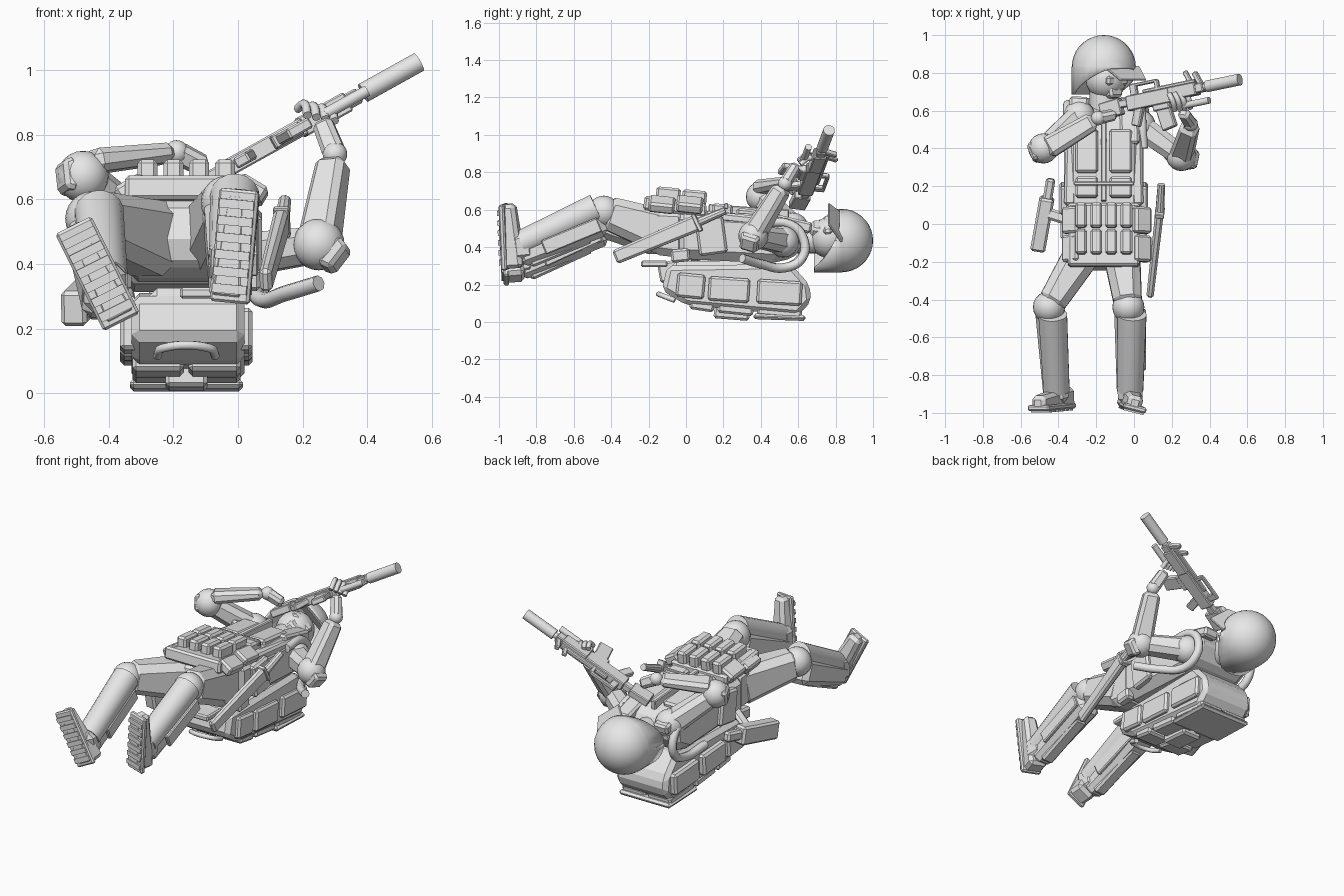
import bpy, bmesh, math
from mathutils import Vector as V, Matrix

if "Cube" in bpy.data.objects:
    bpy.data.objects.remove(bpy.data.objects["Cube"])

GREY = (0.8, 0.8, 0.8, 1)
mat = bpy.data.materials.new("plain_grey")
mat.use_nodes = True
mat.diffuse_color = GREY
mat.node_tree.nodes["Principled BSDF"].inputs["Base Color"].default_value = GREY


def finish(name, bm, smooth=False):
    bmesh.ops.recalc_face_normals(bm, faces=bm.faces)
    me = bpy.data.meshes.new(name)
    bm.to_mesh(me)
    bm.free()
    me.materials.append(mat)
    ob = bpy.data.objects.new(name, me)
    bpy.context.collection.objects.link(ob)
    if smooth:
        bpy.ops.object.select_all(action="DESELECT")
        ob.select_set(True)
        bpy.context.view_layer.objects.active = ob
        bpy.ops.object.shade_smooth_by_angle()
    return ob


def frame(a, b, up):
    """Matrix at the middle of a-b: z runs along a-b, y leans toward up."""
    z = (b - a).normalized()
    x = V(up).cross(z).normalized()
    m = Matrix((x, z.cross(x), z)).transposed().to_4x4()
    m.translation = (a + b) / 2
    return m


def block(name, a, b, w, h, up=(0, 0, 1), taper=1.0, bevel=0.012):
    """Bevelled box from a to b, narrowing toward b."""
    a, b = V(a), V(b)
    bm = bmesh.new()
    bmesh.ops.create_cube(bm, size=1)
    for v in bm.verts:
        k = taper if v.co.z > 0 else 1
        v.co = V((v.co.x * w * k, v.co.y * h * k, v.co.z * (b - a).length))
    if bevel:
        bmesh.ops.bevel(bm, geom=bm.edges[:], offset=bevel, segments=1, affect="EDGES")
    bm.transform(frame(a, b, up))
    return finish(name, bm)


def tube(name, a, b, r, r2=None, sides=16):
    a, b = V(a), V(b)
    bm = bmesh.new()
    bmesh.ops.create_cone(bm, cap_ends=True, segments=sides, radius1=r,
                          radius2=r if r2 is None else r2, depth=(b - a).length)
    bm.transform(frame(a, b, (0.1, 0.3, 1)))
    return finish(name, bm, True)


def ball(name, c, r):
    bm = bmesh.new()
    bmesh.ops.create_uvsphere(bm, u_segments=20, v_segments=12, radius=r)
    bm.transform(Matrix.Translation(c))
    return finish(name, bm, True)


def slab(name, x0, x1, profile, bevel=0.03):
    """Side profile of (y, z) points extruded across x."""
    bm = bmesh.new()
    f = bm.faces.new([bm.verts.new((x0, y, z)) for y, z in profile])
    g = bmesh.ops.extrude_face_region(bm, geom=[f])["geom"]
    bmesh.ops.translate(bm, vec=(x1 - x0, 0, 0),
                        verts=[e for e in g if isinstance(e, bmesh.types.BMVert)])
    bmesh.ops.bevel(bm, geom=bm.edges[:], offset=bevel, segments=1, affect="EDGES")
    return finish(name, bm)


def pipe(name, pts, r):
    cu = bpy.data.curves.new(name, "CURVE")
    cu.dimensions = "3D"
    cu.bevel_depth, cu.bevel_resolution, cu.resolution_u = r, 2, 5
    cu.use_fill_caps = True
    sp = cu.splines.new("BEZIER")
    sp.bezier_points.add(len(pts) - 1)
    for p, co in zip(sp.bezier_points, pts):
        p.co, p.handle_left_type, p.handle_right_type = co, "AUTO", "AUTO"
    cu.materials.append(mat)
    bpy.context.collection.objects.link(bpy.data.objects.new(name, cu))


CX = -0.16  # body centre line

# Torso, hips and vest
slab("torso_vest", -0.37, 0.05, [(-0.06, 0.34), (0.5, 0.31), (0.63, 0.38), (0.64, 0.5),
                                 (0.5, 0.57), (0.1, 0.59), (-0.06, 0.6)], 0.05)
slab("hips", -0.35, 0.03, [(-0.26, 0.44), (-0.18, 0.36), (0, 0.34), (0, 0.6), (-0.2, 0.61)], 0.04)
slab("belly_panel", -0.35, 0.03, [(-0.23, 0.6), (0.11, 0.56), (0.11, 0.63), (-0.22, 0.675)], 0.012)
for s in (-1, 1):
    x = CX + s * 0.09
    block("chest_plate", (x, 0.27, 0.585), (x, 0.5, 0.56), 0.12, 0.05)
    block("chest_pocket", (x, 0.14, 0.605), (x, 0.25, 0.595), 0.12, 0.06)
    block("side_strap", (CX + s * 0.18, 0.1, 0.57), (CX + s * 0.17, 0.58, 0.52), 0.06, 0.05)
    block("shoulder_pad", (CX + s * 0.14, 0.42, 0.56), (CX + s * 0.13, 0.67, 0.5), 0.1, 0.06)
    x = CX + 0.015 + s * 0.185
    for y in (-0.2, -0.05):
        block("waist_pouch", (x, y, 0.635), (x, y + 0.14, 0.62), 0.1, 0.06, (s * 0.6, 0, 1))
    block("hip_pouch", (CX + s * 0.21, 0.06, 0.45), (CX + s * 0.21, 0.21, 0.47), 0.05, 0.2)
    block("small_pouch", (CX + s * 0.2, -0.08, 0.35), (CX + s * 0.2, 0.02, 0.36), 0.06, 0.07)
block("chest_strap", (-0.32, 0.215, 0.62), (0.0, 0.215, 0.62), 0.02, 0.03, bevel=0.004)
block("zip_cover", (CX, 0.12, 0.6), (CX, 0.55, 0.57), 0.03, 0.06, bevel=0.005)
for i in range(4):
    x = -0.28 + i * 0.08
    for y, z in ((-0.16, 0.685), (-0.02, 0.67)):
        block("ammo_pouch", (x, y, z), (x, y + 0.13, z - 0.012), 0.062, 0.08)

# Backpack with side and rear pockets
slab("backpack", -0.33, 0.02, [(-0.1, 0.3), (-0.13, 0.17), (0.0, 0.09), (0.6, 0.035),
                               (0.67, 0.11), (0.66, 0.2), (0.56, 0.31)], 0.025)
block("pack_roll", (CX, -0.1, 0.25), (CX, 0.45, 0.25), 0.28, 0.15, bevel=0.05)
for s in (-1, 1):
    for y, l, z in ((-0.05, 0.15, 0.2), (0.12, 0.22, 0.18), (0.38, 0.24, 0.165)):
        block("pack_side_pocket", (CX + s * 0.175, y, z), (CX + s * 0.175, y + l, z - 0.015), 0.06, 0.13)
    for y, l, z in ((0.02, 0.13, 0.095), (0.17, 0.19, 0.075), (0.38, 0.24, 0.06)):
        block("pack_rear_pocket", (CX + s * 0.087, y, z), (CX + s * 0.087, y + l, z - 0.02), 0.16, 0.05)
pipe("pack_handle", [(-0.25, -0.06, 0.115), (-0.23, -0.125, 0.14), (-0.09, -0.125, 0.14), (-0.07, -0.06, 0.115)], 0.014)
block("pack_base", (CX, 0.36, 0.03), (CX, 0.64, 0.02), 0.35, 0.03)
block("pack_rear_bag", (CX, 0.15, 0.06), (CX, 0.34, 0.045), 0.13, 0.08)
block("pack_tab", (-0.11, -0.24, 0.31), (-0.11, -0.1, 0.31), 0.14, 0.035, bevel=0.008)
pipe("left_pack_strap", [(0.25, 0.3, 0.34), (0.15, 0.4, 0.31), (0.07, 0.53, 0.29), (0.05, 0.62, 0.34),
                         (0.04, 0.63, 0.44), (0.04, 0.56, 0.52), (0.05, 0.4, 0.53)], 0.025)
pipe("right_pack_strap", [(-0.34, 0.3, 0.28), (-0.34, 0.5, 0.28), (-0.35, 0.62, 0.35),
                          (-0.35, 0.62, 0.45), (-0.35, 0.52, 0.53), (-0.35, 0.38, 0.53)], 0.025)

# Head and helmet, turned toward the sights
C = V((CX, 0.83, 0.435))
face = V((0.62, -0.1, 0.76)).normalized()
side = V((0.78, 0, -0.62))
drop = V((0, -0.06, 0))
tube("neck", (CX, 0.55, 0.44), (CX, 0.76, 0.44), 0.075)
ball("head", C + drop + face * 0.02, 0.11)
block("goggles", C + drop + face * 0.1 - side * 0.07, C + drop + face * 0.1 + side * 0.07, 0.05, 0.05, face)
block("jaw", C + drop + face * 0.06, C + drop * 2.6 + face * 0.08, 0.11, 0.1, face, 0.7)
bm = bmesh.new()
bmesh.ops.create_uvsphere(bm, u_segments=28, v_segments=18, radius=0.17)
bm.transform(Matrix.Rotation(-math.pi / 2, 4, "X"))
bmesh.ops.bisect_plane(bm, geom=bm.verts[:] + bm.edges[:] + bm.faces[:], plane_co=(0, 0, 0),
                       plane_no=(0, -1, 0), clear_outer=True)
rim = [e for e in bm.edges if e.is_boundary]
skirt = bmesh.ops.extrude_edge_only(bm, edges=rim)["geom"]
for v in [e for e in skirt if isinstance(e, bmesh.types.BMVert)]:
    v.co.y = -max(0.01, min(0.145, 0.1 - 0.6 * v.co.dot(face)))
bm.transform(Matrix.Translation(C))
helmet = finish("helmet", bm, True)
helmet.modifiers.new("shell", "SOLIDIFY").thickness = 0.012
B = C + side * 0.03 + face * 0.11
block("helmet_brim", B + V((0, 0.015, 0)), B + face * 0.1 + drop * 0.8, 0.24, 0.015, (0, 1, 0), 0.75, 0.004)

# Legs: thigh, knee, shin, guard and boot
legs = {
    "right": [(-0.25, -0.12, 0.47), (-0.45, -0.44, 0.54), (-0.42, -0.9, 0.33), (-0.36, -0.96, 0.22), (-0.51, -0.975, 0.52)],
    "left": [(-0.07, -0.12, 0.48), (-0.03, -0.44, 0.59), (-0.03, -0.9, 0.4), (-0.025, -0.96, 0.28), (0.005, -0.975, 0.63)],
}
for n, pts in legs.items():
    hip, knee, ankle, heel, toe = map(V, pts)
    block(n + "_thigh", hip, knee, 0.2, 0.24, taper=0.72, bevel=0.04)
    ball(n + "_knee", knee, 0.085)
    low = V((0, 0, -0.05))
    block(n + "_shin", knee + low, ankle + low, 0.15, 0.16, taper=0.8, bevel=0.03)
    tube(n + "_shin_guard", knee + V((0.02, -0.04, 0.02)), ankle + V((0.01, 0.02, 0.02)), 0.077, 0.07)
    out = V((0.08 if n == "left" else 0.07, 0, -0.06))
    block(n + "_calf_plate", knee.lerp(ankle, 0.05) + out, knee.lerp(ankle, 0.7) + out, 0.025, 0.08, bevel=0.006)
    block(n + "_calf_pad", knee.lerp(ankle, 0.15) + low * 2.4, knee.lerp(ankle, 0.85) + low * 2.4, 0.08, 0.04)
    # boot runs from heel to toe with the sole facing forward
    sole_up = V((0, 1, 0)) if n == "right" else V((0.25, 1, 0))
    block(n + "_sole", heel, toe, 0.125, 0.03, sole_up, bevel=0.008)
    block(n + "_boot_upper", heel + V((0, 0.04, 0.01)), toe + V((0, 0.025, 0)), 0.12, 0.12, sole_up, 0.65, 0.02)
    block(n + "_boot_ankle", heel.lerp(toe, 0.33) + V((0, 0.02, 0)), ankle + V((0, 0.08, 0.01)), 0.13, 0.15, bevel=0.03)
    for i in range(6):
        p = heel.lerp(toe, 0.12 + i * 0.15) - sole_up * 0.017
        d = (toe - heel).normalized() * 0.014
        block(n + "_tread", p - d, p + d, 0.11, 0.016, sole_up, bevel=0)

# Arms: shoulder, elbow, forearm start, wrist, hand, elbow pad
arms = {
    "right": [(-0.29, 0.57, 0.5), (-0.48, 0.4, 0.67), (-0.46, 0.4, 0.715), (-0.19, 0.56, 0.745), (-0.1, 0.58, 0.7), (-0.55, 0.37, 0.67)],
    "left": [(0.03, 0.52, 0.43), (0.25, 0.36, 0.46), (0.25, 0.36, 0.46), (0.3, 0.53, 0.74), (0.26, 0.59, 0.84), (0.32, 0.33, 0.41)],
}
for n, pts in arms.items():
    shoulder, elbow, start, wrist, hand, pad = map(V, pts)
    ball(n + "_shoulder", shoulder, 0.085)
    block(n + "_upper_arm", shoulder, elbow, 0.13, 0.13, taper=0.85, bevel=0.03)
    ball(n + "_elbow", elbow, 0.08)
    block(n + "_elbow_pad", elbow.lerp(pad, 0.5), pad, 0.11, 0.11, (0, 0.3, 1), 0.8)
    block(n + "_forearm", start, start.lerp(wrist, 0.92), 0.12, 0.075 if n == "right" else 0.11, (0, 0.2, 1), 0.8, 0.02)
    ball(n + "_wrist", wrist, 0.038)
    block(n + "_hand", wrist, hand, 0.07, 0.06, (0, 1, 0.3), 0.9, 0.015)
for i in range(4):
    p = V((0.215 + i * 0.028, 0.6 + i * 0.004, 0.86 - i * 0.006))
    pipe("left_finger", [p, p + V((-0.01, 0.05, 0.035)), p + V((-0.03, 0.09, 0.02))], 0.014)

# Rifle: t runs along the barrel, u upward from it
P0, P1 = V((-0.16, 0.615, 0.625)), V((0.56, 0.765, 1.025))
D = (P1 - P0).normalized()
UP = (V((0, 1, 0)) - D * D.y).normalized()
L = (P1 - P0).length


def at(t, u=0.0):
    return P0 + D * t * L + UP * u


for name, t0, u0, t1, u1, w, h in (
        ("stock", -0.02, -0.02, 0.13, -0.01, 0.045, 0.09), ("stock_tube", 0.1, 0, 0.22, 0, 0.04, 0.04),
        ("receiver", 0.18, -0.005, 0.5, -0.005, 0.055, 0.08), ("magazine_well", 0.36, -0.05, 0.48, -0.05, 0.045, 0.05),
        ("handguard", 0.49, 0, 0.69, 0, 0.065, 0.07), ("top_rail", 0.3, 0.042, 0.68, 0.042, 0.025, 0.02),
        ("carry_handle", 0.21, 0.085, 0.41, 0.085, 0.025, 0.018), ("handle_rear", 0.21, 0.06, 0.26, 0.06, 0.025, 0.06),
        ("handle_front", 0.39, 0.06, 0.42, 0.06, 0.025, 0.06), ("front_sight", 0.62, 0.06, 0.65, 0.07, 0.02, 0.08),
        ("sight_post", 0.69, 0.04, 0.72, 0.05, 0.03, 0.09), ("gas_block", 0.68, 0, 0.74, 0, 0.05, 0.05)):
    block("rifle_" + name, at(t0, u0), at(t1, u1), w, h, UP, bevel=0.005)
block("rifle_magazine", at(0.42, -0.04), at(0.45, -0.18), 0.035, 0.085, D, bevel=0.006)
block("rifle_grip", at(0.26, -0.03), at(0.21, -0.13), 0.035, 0.05, D, bevel=0.006)
tube("rifle_barrel", at(0.68), at(0.78), 0.018)
tube("rifle_suppressor", at(0.76), at(1), 0.031, sides=20)
tube("rifle_torch", at(0.58, -0.075), at(0.76, -0.075), 0.018)

# Sheathed blade on the left hip, holster on the right
block("blade_sheath", (0.135, 0.06, 0.53), (0.085, -0.38, 0.345), 0.045, 0.09, taper=0.85)
block("blade_guard", (0.137, 0.07, 0.535), (0.135, 0.05, 0.525), 0.05, 0.1, bevel=0.004)
tube("blade_handle", (0.137, 0.07, 0.535), (0.145, 0.21, 0.595), 0.024, 0.02, 10)
block("holster", (-0.46, 0.14, 0.31), (-0.51, -0.14, 0.26), 0.08, 0.11)
block("holster_grip", (-0.46, 0.12, 0.31), (-0.44, 0.24, 0.33), 0.05, 0.06)
block("holster_strap", (-0.34, 0.02, 0.4), (-0.47, 0.06, 0.32), 0.06, 0.03)
